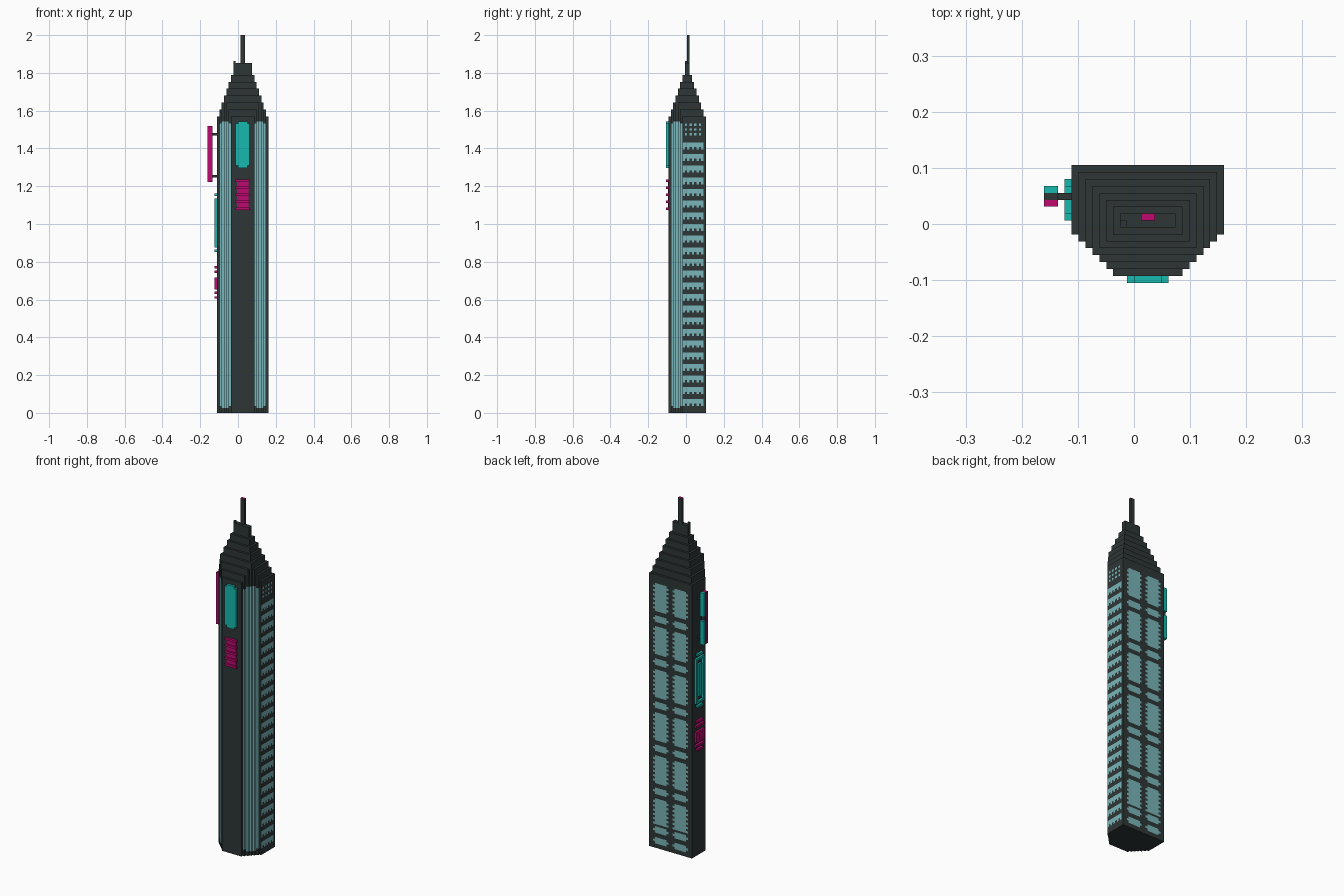
import bpy, bmesh

cube = bpy.data.objects.get("Cube")
if cube:
    bpy.data.objects.remove(cube, do_unlink=True)

V = 2 / 162                      # one block
W, D, TOP = 22, 16, 127          # tower size in blocks


def material(name, r, g, b):
    m = bpy.data.materials.new(name)
    m.diffuse_color = (r, g, b, 1)
    m.use_nodes = True
    m.node_tree.nodes["Principled BSDF"].inputs["Base Color"].default_value = (r, g, b, 1)
    return m


DARK = material("dark_slate", 0.027, 0.037, 0.036)
GLASS = material("pale_blue_glass", 0.19, 0.46, 0.48)
TEAL = material("teal_neon", 0.008, 0.48, 0.43)
PINK = material("magenta_neon", 0.52, 0.003, 0.16)


def pos(i, j, z):
    """Block coordinates to model coordinates."""
    return ((i - 9) * V, (j - 7.5) * V, z * V)


def finish(name, bm, *mats):
    bmesh.ops.recalc_face_normals(bm, faces=bm.faces)
    mesh = bpy.data.meshes.new(name)
    bm.to_mesh(mesh)
    bm.free()
    for m in mats:
        mesh.materials.append(m)
    ob = bpy.data.objects.new(name, mesh)
    bpy.context.collection.objects.link(ob)
    return ob


def boxes(name, mat, *specs):
    """One object from boxes given as (i0, i1, j0, j1, z0, z1)."""
    bm = bmesh.new()
    for i0, i1, j0, j1, z0, z1 in specs:
        vs = bmesh.ops.create_cube(bm, size=1)["verts"]
        for v in vs:
            v.co = pos(i1 if v.co.x > 0 else i0, j1 if v.co.y > 0 else j0,
                       z1 if v.co.z > 0 else z0)
    return finish(name, bm, mat)


def outline(k):
    """Plan outline, inset by k blocks, with stepped front corners, in unit steps."""
    right = []
    for j in range(k, D - k):
        m = max(k, 6 - j)
        right += [(W - m, j), (W - m, j + 1)]
    loop = right + [(W - x, y) for x, y in reversed(right)]
    pts = []
    for (x0, y0), (x1, y1) in zip(loop, loop[1:] + loop[:1]):
        n = max(abs(x1 - x0), abs(y1 - y0))
        pts += [(x0 + (x1 - x0) * s / n, y0 + (y1 - y0) * s / n) for s in range(n)]
    return pts


def prism(name, k, levels, rule=None):
    """Stack the outline through the levels; rule picks the glass faces."""
    bm = bmesh.new()
    pts = outline(k)
    rings = [[bm.verts.new(pos(x, y, z)) for x, y in pts] for z in levels]
    n = len(pts)
    bm.faces.new(rings[0][::-1])
    bm.faces.new(rings[-1])
    for lo, hi, z in zip(rings, rings[1:], levels):
        for a in range(n):
            b = (a + 1) % n
            f = bm.faces.new((lo[a], lo[b], hi[b], hi[a]))
            if rule:
                (x0, y0), (x1, y1) = pts[a], pts[b]
                f.material_index = int(rule((x0 + x1) / 2, (y0 + y1) / 2,
                                            y1 - y0, x1 - x0, z))
    return finish(name, bm, DARK, GLASS)


def is_glass(x, y, facing_x, facing_front, z):
    # stepped corner glazing
    row = 0
    if facing_front > 0:
        row = 6 - int(min(x, W - x))
    elif facing_x and y < 6:
        row = int(y)
    if 1 <= row <= 5 and (facing_x or y < 6):
        trim = 1 if row in (1, 5) else 0
        return 2 + trim <= z < 125 - trim
    # banded windows on the left side
    if facing_x > 0 and 6 <= y < 15:
        odd = int(y) % 2
        if z >= 118:
            return z < 125 and odd and z % 2
        r = (z - 3) % 5
        return z >= 3 and (r in (1, 2) or (r == 0 and not odd))
    # paired windows on the back
    if facing_front < 0 and 2 <= x < 20:
        c = int(x - 2) % 10
        if c > 7 or z >= 123:
            return False
        edge = c in (0, 7)
        if z < 11:
            return z in (3, 8) or (z in (2, 4, 7, 9) and not edge)
        t = (z - 3) % 20
        if t >= 7:
            return not edge or z % 2
        return t in (2, 3, 4) and (t == 3 or not edge)
    return False


# Tower and stepped roof
prism("tower", 0, list(range(TOP + 1)), is_glass)
for k in range(1, 8):
    z = TOP + 3 * (k - 1)
    prism(f"roof_tier_{k}", k, [z, z + (5 if k == 7 else 3)])

# Mast with beacon, and a small aerial
boxes("mast", DARK, (10, 12, 8, 9, 150, 161.8))
boxes("mast_beacon", PINK, (10, 12, 8, 9, 161.8, 162))
boxes("small_aerial", DARK, (7, 8, 7, 8, 150, 151))

# Front screen with clipped corners
boxes("front_screen", TEAL, (8, 14, -1, 0, 106, 124),
      (9, 13, -1, 0, 105, 106), (9, 13, -1, 0, 124, 125))

# Front slatted sign
boxes("front_slats", PINK, (8.5, 13.5, -0.3, 0, 87.5, 99.5),
      *[(8, 14, -1, 0, z, z + 1) for z in range(87, 100, 3)])

# Hanging sign on the right side: pink front, dark core, teal back in two panels
boxes("hanging_sign_front", PINK, (-4, -2, 10, 11, 99, 123))
boxes("hanging_sign_core", DARK, (-4, -2, 11, 12, 99, 123))
boxes("hanging_sign_back", TEAL, (-4, -2, 12, 13, 99, 110), (-4, -2, 12, 13, 112, 123))
boxes("sign_brackets", DARK, *[(-2, 0, 11, 12, z, z + 1) for z in (101, 119)])

# Framed teal sign on the right side
boxes("framed_sign", TEAL,
      (-1, 0, 8, 9, 71, 92), (-1, 0, 13, 14, 71, 92),
      (-1, 0, 9, 13, 71, 72), (-1, 0, 9, 13, 91, 92),
      (-1, 0, 10, 12, 74, 89),
      (-1, 0, 9, 13, 69, 70), (-1, 0, 9, 13, 93, 94))

# Barred pink sign on the right side
boxes("barred_sign", PINK,
      (-1, 0, 9, 13, 49, 50), (-1, 0, 8, 14, 51, 52),
      (-1, 0, 8, 10, 53, 58), (-1, 0, 12, 14, 53, 58),
      (-1, 0, 10, 12, 53, 54), (-1, 0, 10, 12, 57, 58),
      (-1, 0, 8, 14, 60, 61), (-1, 0, 9, 13, 62, 63))
